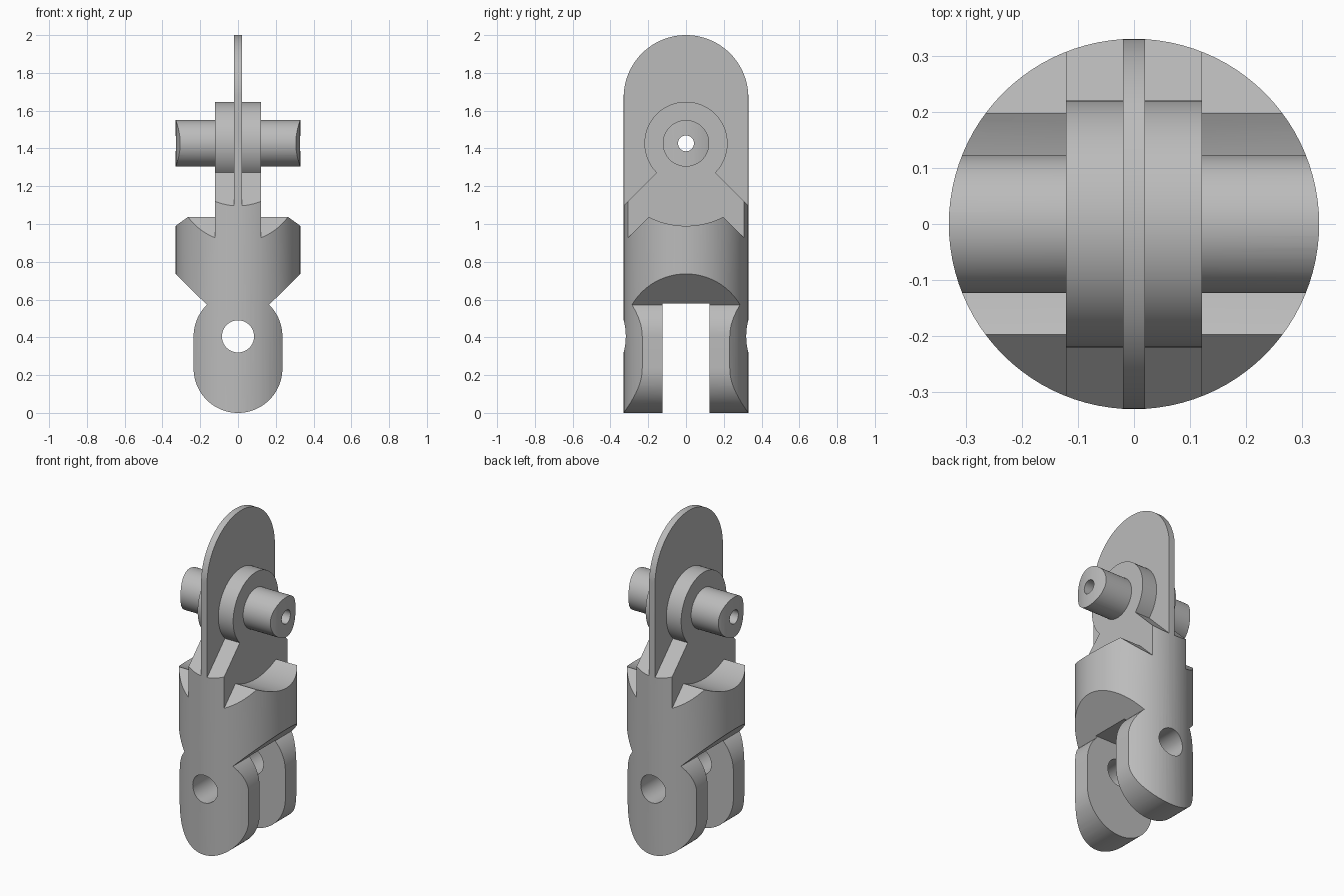
import bpy, bmesh, math
from mathutils import Vector

cube = bpy.data.objects.get("Cube")
if cube:
    bpy.data.objects.remove(cube, do_unlink=True)

R = 0.33        # outer radius of the whole link
PIN_Z = 1.427   # height of the upper pin axis
EYE_Z = 0.405   # height of the lower eye axis

grey = bpy.data.materials.new("plain_grey")
grey.use_nodes = True
colour = (0.5, 0.5, 0.5, 1)
grey.diffuse_color = colour
grey.node_tree.nodes["Principled BSDF"].inputs["Base Color"].default_value = colour


def arc(z, r, start, end, n=48):
    """Points on an arc about (0, z), angles in degrees."""
    return [(r * math.cos(a), z + r * math.sin(a))
            for a in (math.radians(start + (end - start) * i / n) for i in range(n + 1))]


def circle(z, r, n=72):
    return arc(z, r, 0, 360, n)[:-1]


def prism(name, profile, axis, half):
    """Extrude a closed profile symmetrically along an axis."""
    place = {"x": lambda u, v, w: (w, u, v),
             "y": lambda u, v, w: (u, w, v),
             "z": lambda u, v, w: (u, v, w)}[axis]
    bm = bmesh.new()
    face = bm.faces.new([bm.verts.new(place(u, v, -half)) for u, v in profile])
    out = bmesh.ops.extrude_face_region(bm, geom=[face])
    verts = [g for g in out["geom"] if isinstance(g, bmesh.types.BMVert)]
    bmesh.ops.translate(bm, verts=verts, vec=Vector(place(0, 0, 2 * half)))
    bmesh.ops.recalc_face_normals(bm, faces=bm.faces)
    mesh = bpy.data.meshes.new(name)
    bm.to_mesh(mesh)
    bm.free()
    mesh.materials.append(grey)
    obj = bpy.data.objects.new(name, mesh)
    bpy.context.collection.objects.link(obj)
    return obj


def combine(target, tool, operation):
    """Apply a boolean and drop the helper."""
    mod = target.modifiers.new("shape", "BOOLEAN")
    mod.operation, mod.solver, mod.object = operation, "EXACT", tool
    bpy.context.view_layer.objects.active = target
    bpy.ops.object.modifier_apply(modifier=mod.name)
    bpy.data.objects.remove(tool, do_unlink=True)


# Main block: sloped shoulders with a round clearance groove
groove = PIN_Z - 0.437
half_angle = math.degrees(math.asin(0.197 / 0.437))
dip = arc(PIN_Z, 0.437, 270 + half_angle, 270 - half_angle, 24)
edge_z = dip[0][1]
slope_z = edge_z - (0.4 - 0.197)
link = prism("swivel_link", [(-0.4, -0.1), (0.4, -0.1), (0.4, slope_z)]
             + dip + [(-0.4, slope_z)], "x", 0.4)

# Round boss on a flared pedestal
boss = ([(-0.4, 0.7), (0.4, 0.7), (0.4, 1.026)]
        + arc(PIN_Z, 0.22, -45, 225, 64) + [(-0.4, 1.026)])
combine(link, prism("boss", boss, "x", 0.121), "UNION")

# Thin upright plate with a round top
plate = ([(-0.36, 0.75), (0.36, 0.75), (0.36, 2 - R)]
         + arc(2 - R, R, 0, 180, 64) + [(-0.36, 2 - R)])
combine(link, prism("plate", plate, "x", 0.02), "UNION")

# Cross pin
combine(link, prism("cross_pin", circle(PIN_Z, 0.123), "x", 0.42), "UNION")

# Front outline: rounded lugs widening at a slant to the full body
neck = math.degrees(math.acos(0.165 / 0.235))
outline = (arc(0.235, 0.235, 180, 360) + arc(EYE_Z, 0.235, 0, neck, 18)
           + [(0.45, 0.855), (0.45, 2.1), (-0.45, 2.1), (-0.45, 0.855)]
           + arc(EYE_Z, 0.235, 180 - neck, 180, 18))
combine(link, prism("outline", outline, "y", 0.6), "INTERSECT")

# Everything is turned down to one round bar
combine(link, prism("round_bar", circle(0, R, 96), "z", 2.3), "INTERSECT")

# Fork slot, lower eye and pin bore
slot = [(-0.125, -0.2), (0.125, -0.2), (0.125, 0.58), (-0.125, 0.58)]
combine(link, prism("fork_slot", slot, "x", 0.6), "DIFFERENCE")
combine(link, prism("eye_hole", circle(EYE_Z, 0.085), "y", 0.6), "DIFFERENCE")
combine(link, prism("pin_bore", circle(PIN_Z, 0.042, 40), "x", 0.6), "DIFFERENCE")

# Smooth curves, sharp edges
bpy.ops.object.select_all(action="DESELECT")
link.select_set(True)
bpy.context.view_layer.objects.active = link
bpy.ops.object.shade_smooth_by_angle(angle=math.radians(25))
